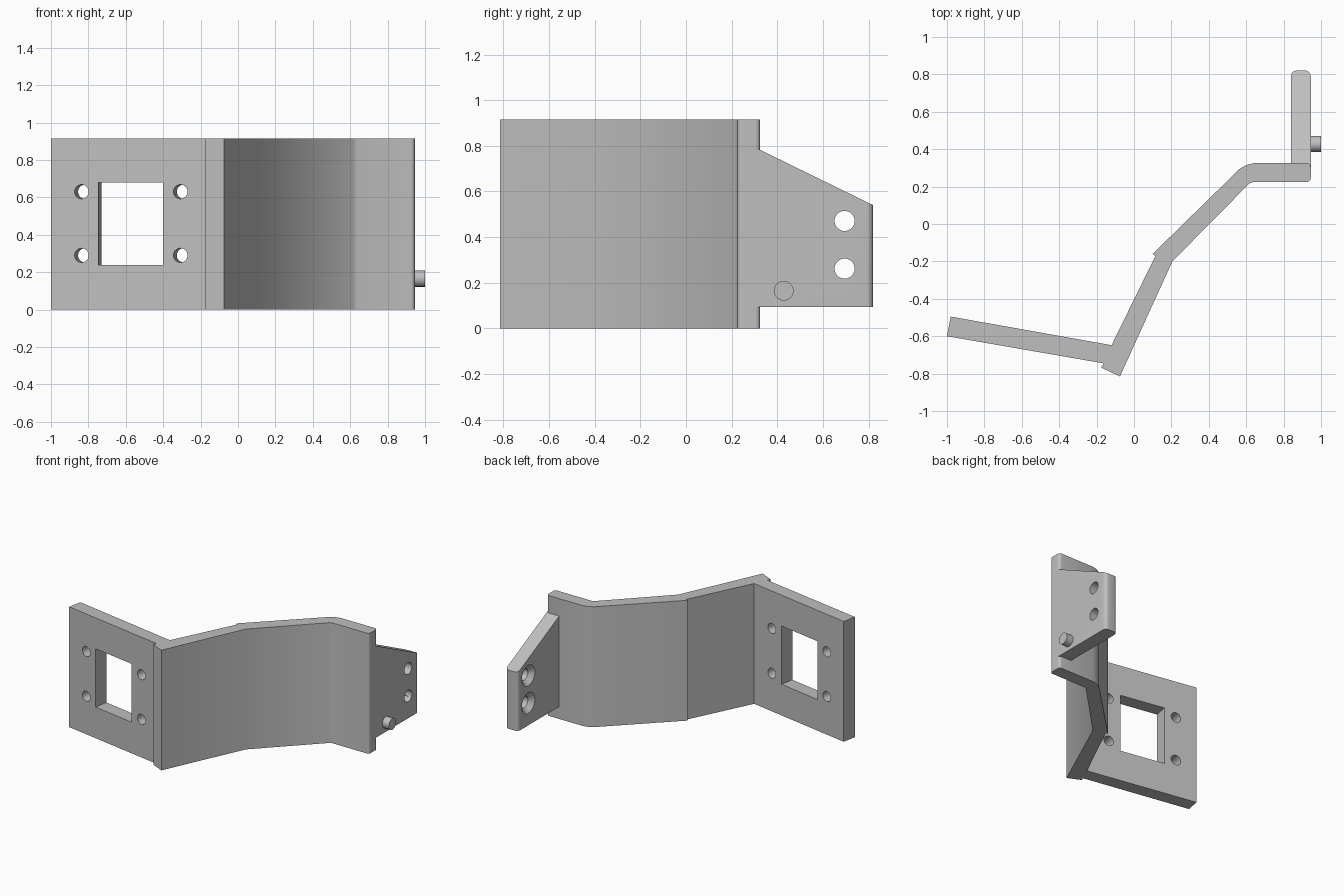
import bpy
import bmesh
import math
from mathutils import Matrix, Vector

cube = bpy.data.objects.get("Cube")
if cube:
    bpy.data.objects.remove(cube, do_unlink=True)

HEIGHT = 0.915
grey = bpy.data.materials.new("light grey")
grey.use_nodes = True
grey.diffuse_color = (0.52, 0.52, 0.52, 1)
grey.node_tree.nodes["Principled BSDF"].inputs["Base Color"].default_value = (0.52, 0.52, 0.52, 1)


def make_object(name, bm):
    bmesh.ops.recalc_face_normals(bm, faces=bm.faces[:])
    mesh = bpy.data.meshes.new(name)
    bm.to_mesh(mesh)
    bm.free()
    mesh.materials.append(grey)
    obj = bpy.data.objects.new(name, mesh)
    bpy.context.collection.objects.link(obj)
    return obj


def prism(name, points, offset, round_edges=None, radius=0.02):
    """Extrude a planar outline, optionally rounding the edges picked by a rule."""
    bm = bmesh.new()
    face = bm.faces.new([bm.verts.new(p) for p in points])
    moved = bmesh.ops.extrude_face_region(bm, geom=[face])["geom"]
    bmesh.ops.translate(bm, vec=offset, verts=[v for v in moved if isinstance(v, bmesh.types.BMVert)])
    if round_edges:
        picked = [e for e in bm.edges if round_edges(e)]
        bmesh.ops.bevel(bm, geom=picked, offset=radius, segments=5, profile=0.5, affect="EDGES")
    return make_object(name, bm)


def cone(name, centre, axis, r1, r2, depth):
    """Cylinder or cone whose r1 end lies toward -axis."""
    bm = bmesh.new()
    turn = Vector((0, 0, 1)).rotation_difference(Vector(axis)).to_matrix().to_4x4()
    bmesh.ops.create_cone(bm, cap_ends=True, segments=40, radius1=r1, radius2=r2, depth=depth,
                          matrix=Matrix.Translation(centre) @ turn)
    return make_object(name, bm)


def combine(target, tool, operation):
    """Apply a boolean and discard the tool."""
    mod = target.modifiers.new("boolean", "BOOLEAN")
    mod.operation = operation
    mod.solver = "EXACT"
    mod.object = tool
    bpy.context.view_layer.objects.active = target
    bpy.ops.object.modifier_apply(modifier=mod.name)
    bpy.data.objects.remove(tool, do_unlink=True)


def upright(edge):
    a, b = (v.co for v in edge.verts)
    return (a - b).xy.length < 0.001


# Bent strip, drawn from above
outline = [(-1, -0.6), (-0.98, -0.495), (-0.12, -0.648), (0.115, -0.17), (0.1, -0.16),
           (0.565, 0.295), (0.6, 0.315), (0.64, 0.325), (0.945, 0.325), (0.945, 0.225),
           (0.637, 0.225), (0.615, 0.215), (0.205, -0.2), (-0.075, -0.815),
           (-0.175, -0.768), (-0.163, -0.745)]
bracket = prism("bent_bracket", [(x, y, 0) for x, y in outline], (0, 0, HEIGHT),
                lambda e: upright(e) and e.verts[0].co.x > 0.9)

# Side tab with sloping top and rounded end
tab_outline = [(0.26, 0.093), (0.82, 0.093), (0.82, 0.54), (0.315, 0.787), (0.26, 0.787)]
tab = prism("side_tab", [(0.84, y, z) for y, z in tab_outline], (0.105, 0, 0),
            lambda e: upright(e) and e.verts[0].co.y > 0.8, 0.028)

# Countersunk tab holes
for z in (0.471, 0.262):
    combine(tab, cone("hole", (0.9, 0.695, z), (1, 0, 0), 0.044, 0.044, 0.3), "DIFFERENCE")
    combine(tab, cone("countersink", (0.855, 0.695, z), (1, 0, 0), 0.083, 0.044, 0.04), "DIFFERENCE")
combine(bracket, tab, "UNION")

# Window and four screw holes, square to the angled plate
along = Vector((0.985, -0.173, 0)).normalized()
back = Vector((-along.y, along.x, 0))


def on_plate(x, z):
    return Vector((-1, -0.6, z)) + along * ((x + 1) / along.x)


corners = [(-0.747, 0.237), (-0.402, 0.237), (-0.402, 0.68), (-0.747, 0.68)]
combine(bracket, prism("window", [on_plate(x, z) - back * 0.1 for x, z in corners], back * 0.3), "DIFFERENCE")
for x in (-0.836, -0.308):
    for z in (0.29, 0.63):
        combine(bracket, cone("hole", on_plate(x, z) + back * 0.05, back, 0.038, 0.038, 0.3), "DIFFERENCE")

# Locating pin on the tab's outer face
pin = cone("locating_pin", (0.965, 0.428, 0.165), (1, 0, 0), 0.043, 0.043, 0.07)

for obj in (bracket, pin):
    bpy.ops.object.select_all(action="DESELECT")
    obj.select_set(True)
    bpy.context.view_layer.objects.active = obj
    bpy.ops.object.shade_smooth_by_angle(angle=math.radians(25))
